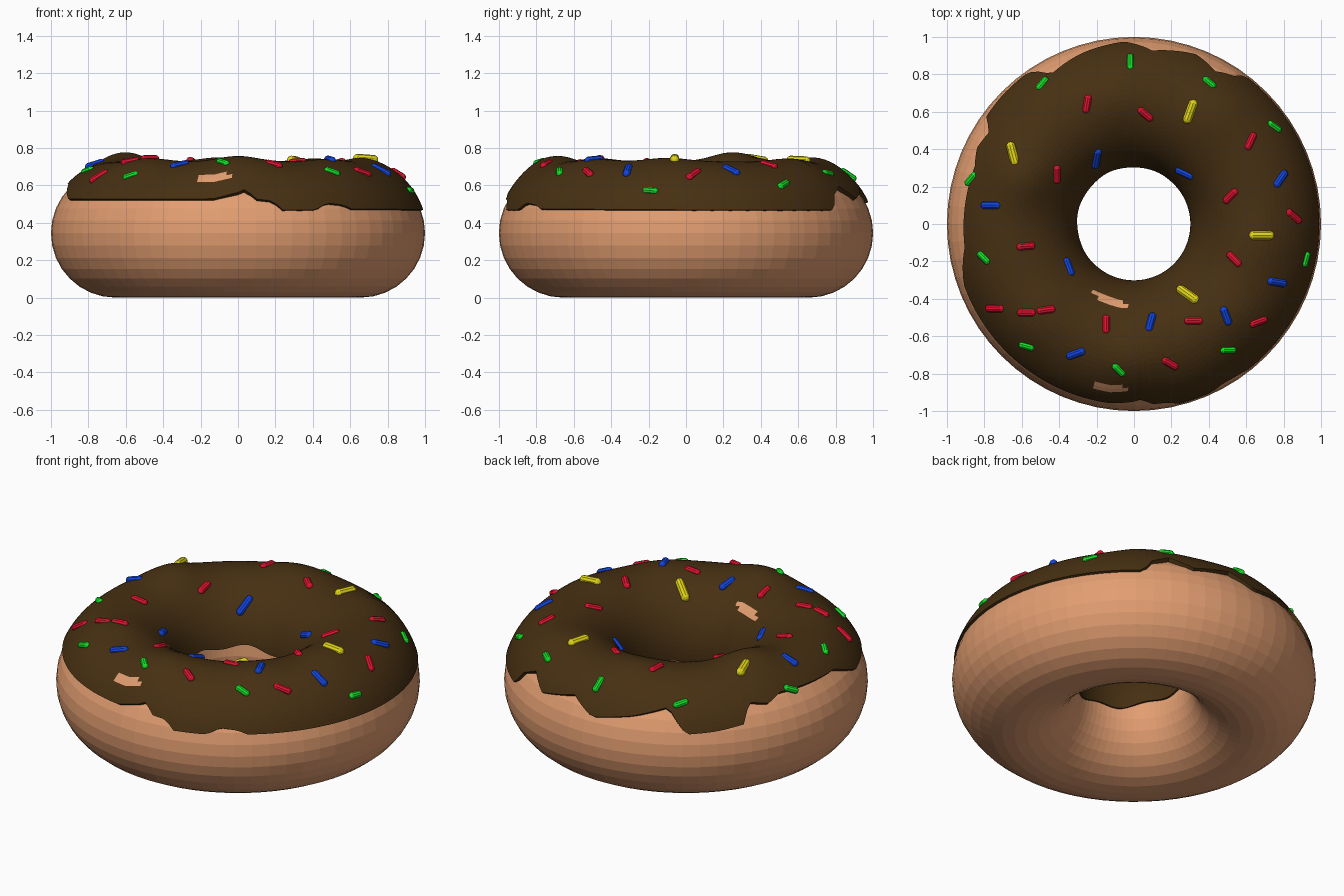
import bpy, bmesh, math
from mathutils import Vector, Matrix

if "Cube" in bpy.data.objects:
    bpy.data.objects.remove(bpy.data.objects["Cube"])

R, T = 0.655, 0.345          # ring radius and tube radius


def material(name, rgb):
    m = bpy.data.materials.new(name)
    m.diffuse_color = (*rgb, 1)
    m.use_nodes = True
    m.node_tree.nodes["Principled BSDF"].inputs["Base Color"].default_value = m.diffuse_color
    return m


dough_mat = material("dough", (0.76, 0.34, 0.165))
icing_mat = material("chocolate", (0.062, 0.029, 0.006))
colours = {
    "red": material("sprinkle red", (0.76, 0.006, 0.03)),
    "green": material("sprinkle green", (0.006, 0.76, 0.02)),
    "blue": material("sprinkle blue", (0.006, 0.06, 0.76)),
    "yellow": material("sprinkle yellow", (0.76, 0.66, 0.008)),
}


def finish(bm, name, mats):
    bmesh.ops.recalc_face_normals(bm, faces=bm.faces)
    me = bpy.data.meshes.new(name)
    bm.to_mesh(me)
    bm.free()
    for m in mats:
        me.materials.append(m)
    ob = bpy.data.objects.new(name, me)
    bpy.context.collection.objects.link(ob)
    return ob


def tube_point(a, p, off=0.0):
    r = R + (T + off) * math.cos(p)
    return Vector((r * math.cos(a), r * math.sin(a), T + (T + off) * math.sin(p)))


# Dough ring
bm = bmesh.new()
N, M = 64, 32
ring = [[bm.verts.new(tube_point(2 * math.pi * i / N, 2 * math.pi * j / M))
         for j in range(M)] for i in range(N)]
for i in range(N):
    for j in range(M):
        k, l = (i + 1) % N, (j + 1) % M
        bm.faces.new((ring[i][j], ring[k][j], ring[k][l], ring[i][l]))
finish(bm, "dough", [dough_mat])

# Icing: height of the dripping outer rim by angle in degrees
RIM = [(0, .465), (53, .465), (56, .54), (62, .58), (70, .52), (84, .57), (93, .50),
       (107, .54), (119, .59), (125, .47), (135, .48), (144, .50), (147, .59),
       (154, .57), (160, .60), (188, .59), (200, .52), (262, .52), (270, .55),
       (273, .57), (275, .52), (281, .51), (284, .465), (295, .465), (299, .50),
       (305, .49), (308, .47), (360, .465)]
# Lumps on the icing: x, y, height
LUMPS = [(-.6, .25, .05), (0, -.73, .035), (.45, .6, .022), (-.1, .7, .025),
         (.66, -.1, .02), (-.5, -.5, .02), (.5, -.5, .015)]


def rim_height(deg):
    for (a0, z0), (a1, z1) in zip(RIM, RIM[1:]):
        if a0 <= deg <= a1:
            return z0 + (z1 - z0) * (deg - a0) / (a1 - a0)


def icing_offset(a, p):
    up = max(0, math.sin(p)) ** 2
    q = tube_point(a, p)
    lump = sum(h * math.exp(-((q.x - x) ** 2 + (q.y - y) ** 2) / 0.025) for x, y, h in LUMPS)
    return 0.009 + up * (0.028 + lump)


bm = bmesh.new()
N, M = 180, 36
rows = []
for i in range(N):
    a = 2 * math.pi * i / N
    p0 = math.asin((rim_height(math.degrees(a)) - T) / T)
    z_in = .36 - .045 * math.cos(a + math.pi / 4) + .012 * math.sin(7 * a)
    p1 = math.pi - math.asin((z_in - T) / T)
    row = [bm.verts.new(tube_point(a, p0, -.012))]
    for j in range(M + 1):
        p = p0 + (p1 - p0) * j / M
        row.append(bm.verts.new(tube_point(a, p, icing_offset(a, p))))
    row.append(bm.verts.new(tube_point(a, p1, -.012)))
    rows.append(row)
for i in range(N):
    A, B = rows[i], rows[(i + 1) % N]
    for j in range(len(A) - 1):
        f = bm.faces.new((A[j], B[j], B[j + 1], A[j + 1]))
        c = f.calc_center_median()
        # bare patch of dough on the front
        if c.y < 0 and ((c.x + .125) / .1) ** 2 + ((c.z - .642 - .12 * (c.x + .125)) / .024) ** 2 < 1:
            f.material_index = 1
finish(bm, "icing", [icing_mat, dough_mat])

# Sprinkles: x, y and heading in degrees, seen from above
SPRINKLES = {
    "green": [(-.49, .75, 50), (-.02, .86, 90), (.40, .75, -40), (.75, .52, -35),
              (-.87, .24, 50), (-.80, -.18, -45), (-.57, -.65, -15), (-.08, -.77, -45),
              (.50, -.67, 0), (.92, -.19, 75)],
    "red": [(-.25, .64, 80), (.06, .59, -40), (-.42, .27, 90), (.62, .44, 65),
            (.52, .15, 45), (.85, .04, -40), (-.58, -.12, 5), (.54, -.19, -45),
            (-.57, -.47, 0), (-.47, -.46, 8), (-.74, -.45, 0), (-.15, -.54, 90),
            (.32, -.52, 0), (.66, -.52, 20), (.19, -.74, -30)],
    "blue": [(-.20, .35, 80), (.27, .27, -25), (.78, .24, 55), (-.76, .10, 0),
             (-.35, -.23, -70), (.09, -.53, 75), (.49, -.49, -70), (.76, -.31, -10),
             (-.31, -.69, 20)],
    "yellow": [(-.64, .37, -75), (.30, .60, 70), (.68, -.06, 0), (.29, -.38, -35)],
}
LENGTH = {"green": .085, "red": .10, "blue": .105, "yellow": .135}
RADIUS = {"green": .02, "red": .021, "blue": .022, "yellow": .026}


def add_sprinkle(bm, x, y, heading, length, rad):
    a = math.atan2(y, x)
    r = math.hypot(x, y)
    p = math.acos(max(-.97, min(.97, (r - R) / (T + .02))))
    n = Vector((math.cos(p) * math.cos(a), math.cos(p) * math.sin(a), math.sin(p)))
    h = math.radians(heading)
    t = Vector((math.cos(h), math.sin(h), 0))
    t.z = -(t.x * n.x + t.y * n.y) / n.z
    length *= min(1.5, t.length)
    t.normalize()
    pos = tube_point(a, p, icing_offset(a, p) - .004)
    rot = Matrix((t.cross(n), n, t)).transposed().to_4x4()
    # capsule: a sphere with its two halves pulled apart
    vs = bmesh.ops.create_uvsphere(bm, u_segments=10, v_segments=7, radius=rad)["verts"]
    for v in vs:
        v.co.z += math.copysign(max(0, length / 2 - rad), v.co.z)
    bmesh.ops.transform(bm, matrix=Matrix.Translation(pos) @ rot, verts=vs)


for colour, items in SPRINKLES.items():
    bm = bmesh.new()
    for x, y, heading in items:
        add_sprinkle(bm, x, y, heading, LENGTH[colour], RADIUS[colour])
    finish(bm, colour + "_sprinkles", [colours[colour]])
